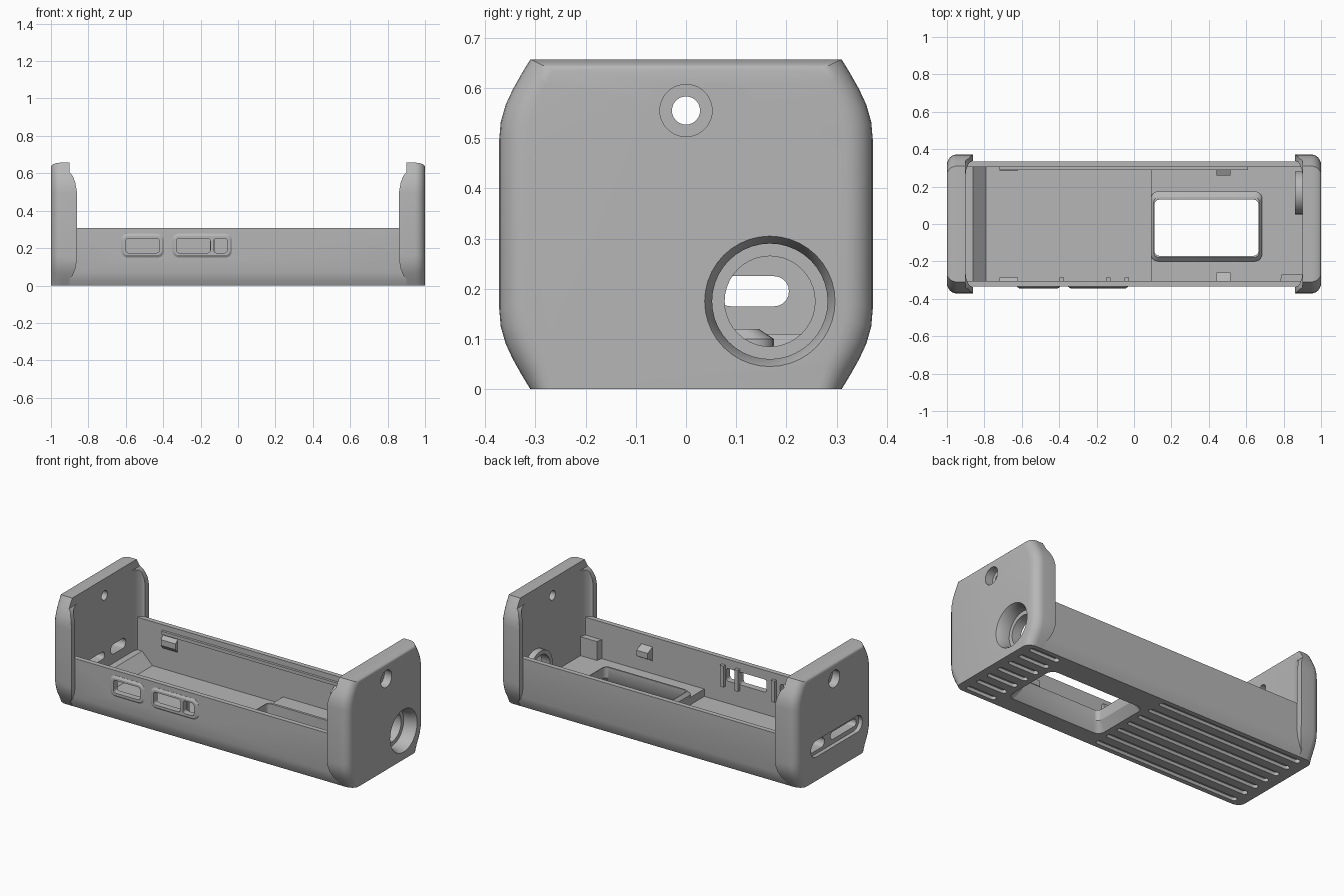
import bpy, bmesh, math

if "Cube" in bpy.data.objects:
    bpy.data.objects.remove(bpy.data.objects["Cube"])

grey = bpy.data.materials.new("plain grey")
grey.diffuse_color = (0.47, 0.47, 0.47, 1)
grey.use_nodes = True
grey.node_tree.nodes["Principled BSDF"].inputs["Base Color"].default_value = grey.diffuse_color


def loft(name, axis, rings):
    """Solid through rings: [(position on axis, [(p, q), ...]), ...]"""
    place = {'x': lambda a, p, q: (a, p, q),
             'y': lambda a, p, q: (p, a, q),
             'z': lambda a, p, q: (p, q, a)}[axis]
    bm = bmesh.new()
    loops = [[bm.verts.new(place(a, p, q)) for p, q in pts] for a, pts in rings]
    n = len(loops[0])
    for lo, hi in zip(loops, loops[1:]):
        for i in range(n):
            j = (i + 1) % n
            bm.faces.new((lo[i], lo[j], hi[j], hi[i]))
    bm.faces.new(loops[0])
    bm.faces.new(loops[-1])
    bmesh.ops.recalc_face_normals(bm, faces=bm.faces)
    me = bpy.data.meshes.new(name)
    bm.to_mesh(me)
    bm.free()
    me.materials.append(grey)
    ob = bpy.data.objects.new(name, me)
    bpy.context.collection.objects.link(ob)
    return ob


def prism(name, axis, a, b, pts):
    return loft(name, axis, [(a, pts), (b, pts)])


def rrect(p0, p1, q0, q1, r, seg=5):
    """Rounded rectangle outline"""
    pts = []
    for cp, cq, t0 in ((p1 - r, q1 - r, 0), (p0 + r, q1 - r, 90),
                       (p0 + r, q0 + r, 180), (p1 - r, q0 + r, 270)):
        for i in range(seg + 1):
            t = math.radians(t0 + 90 * i / seg)
            pts.append((cp + r * math.cos(t), cq + r * math.sin(t)))
    return pts


def circle(cp, cq, r, n=40):
    return [(cp + r * math.cos(2 * math.pi * i / n),
             cq + r * math.sin(2 * math.pi * i / n)) for i in range(n)]


def box(name, x0, x1, y0, y1, z0, z1):
    return prism(name, 'z', z0, z1, [(x0, y0), (x1, y0), (x1, y1), (x0, y1)])


def boolean(ob, tools, op='DIFFERENCE'):
    for t in tools:
        m = ob.modifiers.new("cut", 'BOOLEAN')
        m.operation, m.solver, m.object = op, 'EXACT', t
        bpy.context.view_layer.objects.active = ob
        bpy.ops.object.modifier_apply(modifier=m.name)
        bpy.data.objects.remove(t)


def smooth(ob, angle=32):
    bpy.ops.object.select_all(action='DESELECT')
    ob.select_set(True)
    bpy.context.view_layer.objects.active = ob
    bpy.ops.object.shade_smooth_by_angle(angle=math.radians(angle))


def mirrored(half):
    return half + [(-p, q) for p, q in reversed(half)]


def grooves():
    """Rows of blind vent grooves on the underside"""
    out = []
    for i in range(7):
        y = -0.264 + 0.088 * i
        for x0, x1 in ((-0.94, 0.04), (0.75, 0.95)):
            out.append(prism("groove", 'z', -0.05, 0.02,
                             rrect(x0, x1, y - 0.017, y + 0.017, 0.0165, 4)))
    return out


# ---- tray body: trough profile with a stepped floor
shell = mirrored([(0.31, 0), (0.325, 0.03), (0.335, 0.07), (0.335, 0.308)])
tray = prism("tray", 'x', -0.92, 0.92, shell)
boolean(tray, [prism("cavity", 'y', -0.305, 0.305, [
    (-0.95, 0.5), (-0.95, 0.11), (-0.86, 0.11), (-0.79, 0.04),
    (0.09, 0.04), (0.09, 0.085), (0.95, 0.085), (0.95, 0.5)])])

# raised collar round the floor window
collar = loft("window_collar", 'z', [
    (0.07, rrect(0.09, 0.685, -0.2, 0.175, 0.04)),
    (0.10, rrect(0.09, 0.685, -0.2, 0.175, 0.04)),
    (0.12, rrect(0.105, 0.67, -0.18, 0.145, 0.03))])
boolean(tray, [collar], 'UNION')
window = loft("window_cut", 'z', [
    (-0.02, rrect(0.06, 0.735, -0.215, 0.18, 0.05)),
    (0.055, rrect(0.11, 0.665, -0.17, 0.13, 0.025)),
    (0.2, rrect(0.11, 0.665, -0.17, 0.13, 0.025))])
boolean(tray, [window])

# raised surrounds and openings for the front buttons
for x0, x1 in ((-0.625, -0.395), (-0.352, -0.032)):
    boolean(tray, [loft("surround", 'y', [
        (-0.32, rrect(x0, x1, 0.15, 0.277, 0.035)),
        (-0.336, rrect(x0, x1, 0.15, 0.277, 0.035)),
        (-0.344, rrect(x0 + 0.012, x1 - 0.012, 0.162, 0.265, 0.025))])], 'UNION')
for x0, x1 in ((-0.6, -0.42), (-0.33, -0.148), (-0.13, -0.057)):
    boolean(tray, [prism("opening", 'y', -0.4, -0.25,
                         rrect(x0, x1, 0.175, 0.252, 0.015))])
boolean(tray, grooves())
smooth(tray)

# ---- inner wall details: ridge, clips and ribs
box("rear_ridge", -0.72, 0.61, 0.29, 0.31, 0.255, 0.275)
for s, tag in ((1, "rear"), (-1, "front")):
    for x0, x1, d in ((-0.72, -0.62, 0.02), (0.44, 0.515, 0.045)):
        prism(tag + "_clip", 'x', x0, x1, [
            (s * 0.31, 0.16), (s * (0.305 - d), 0.19),
            (s * (0.305 - d), 0.225), (s * 0.31, 0.25)])
for x in (-0.385, -0.138, -0.04):
    box("button_rib", x - 0.012, x + 0.012, -0.31, -0.285, 0.14, 0.27)
prism("front_corner_block", 'z', 0.06, 0.2,
      [(0.78, -0.31), (0.9, -0.31), (0.9, -0.27), (0.79, -0.27)])


# ---- end caps: rounded outer face, side lips wrapping round the tray
side = [(0.31, 0), (0.327, 0.028), (0.345, 0.06), (0.359, 0.09), (0.369, 0.125),
        (0.372, 0.16), (0.372, 0.497), (0.369, 0.532), (0.359, 0.567),
        (0.345, 0.597), (0.327, 0.629), (0.31, 0.657)]
outline = mirrored(side)


def end_cap(name, s):
    rings = [(s * 0.862, outline)]
    for i in range(7):
        t = math.radians(15 * i)
        inset = 0.055 * (1 - math.cos(t))
        ky, kz = 1 - inset / 0.372, 1 - 0.4 * inset / 0.3285
        rings.append((s * (0.945 + 0.055 * math.sin(t)),
                      [(y * ky, z if z < 0.001 else 0.3285 + (z - 0.3285) * kz)
                       for y, z in outline]))
    cap = loft(name, 'x', rings)
    # hollow between the lips, with filleted corners
    hollow = [(0.8, 0.336), (0.866, 0.336), (0.88, 0.328), (0.89, 0.31),
              (0.897, 0.29), (0.9, 0.265)]
    hollow += [(x, -y) for x, y in reversed(hollow)]
    tools = [prism("hollow", 'z', -0.1, 0.8, [(s * x, y) for x, y in hollow])]
    # lips taper away at top and bottom
    lip = [(0.8, 0.8), (0.9, 0.8), (0.9, 0.605), (0.883, 0.585), (0.87, 0.55),
           (0.861, 0.5), (0.8, 0.5)]
    tools.append(prism("lip_top", 'y', -0.5, 0.5, [(s * x, z) for x, z in lip]))
    low = [(x, 0.64 - z) for x, z in lip]
    tools.append(prism("lip_base", 'y', -0.5, 0.5, [(s * x, z) for x, z in low]))
    # screw hole with wide outer seat
    tools.append(prism("screw", 'x', s * 0.8, s * 1.1, circle(0, 0.555, 0.028)))
    tools.append(prism("screw_seat", 'x', s * 0.95, s * 1.1, circle(0, 0.555, 0.052)))
    boolean(cap, tools)
    return cap


right = end_cap("right_end_cap", 1)
# large round port with inner boss
boolean(right, [prism("boss", 'x', 0.862, 0.93, circle(0.167, 0.175, 0.115))], 'UNION')
boolean(right, [
    prism("port", 'x', 0.8, 1.1, circle(0.167, 0.175, 0.09)),
    loft("port_seat", 'x', [(0.92, circle(0.167, 0.175, 0.115)),
                            (0.965, circle(0.167, 0.175, 0.115)),
                            (1.005, circle(0.167, 0.175, 0.132))])])

left = end_cap("left_end_cap", -1)
# shallow recess holding two connector slots
boolean(left, [
    prism("recess", 'x', -1.1, -0.975, rrect(-0.27, 0.225, 0.145, 0.245, 0.049)),
    prism("short_slot", 'x', -1.1, -0.8, rrect(0.06, 0.205, 0.165, 0.225, 0.0295)),
    prism("long_slot", 'x', -1.1, -0.8, rrect(-0.245, 0.0, 0.172, 0.218, 0.02))])

for cap in (right, left):
    boolean(cap, grooves())
    smooth(cap)
